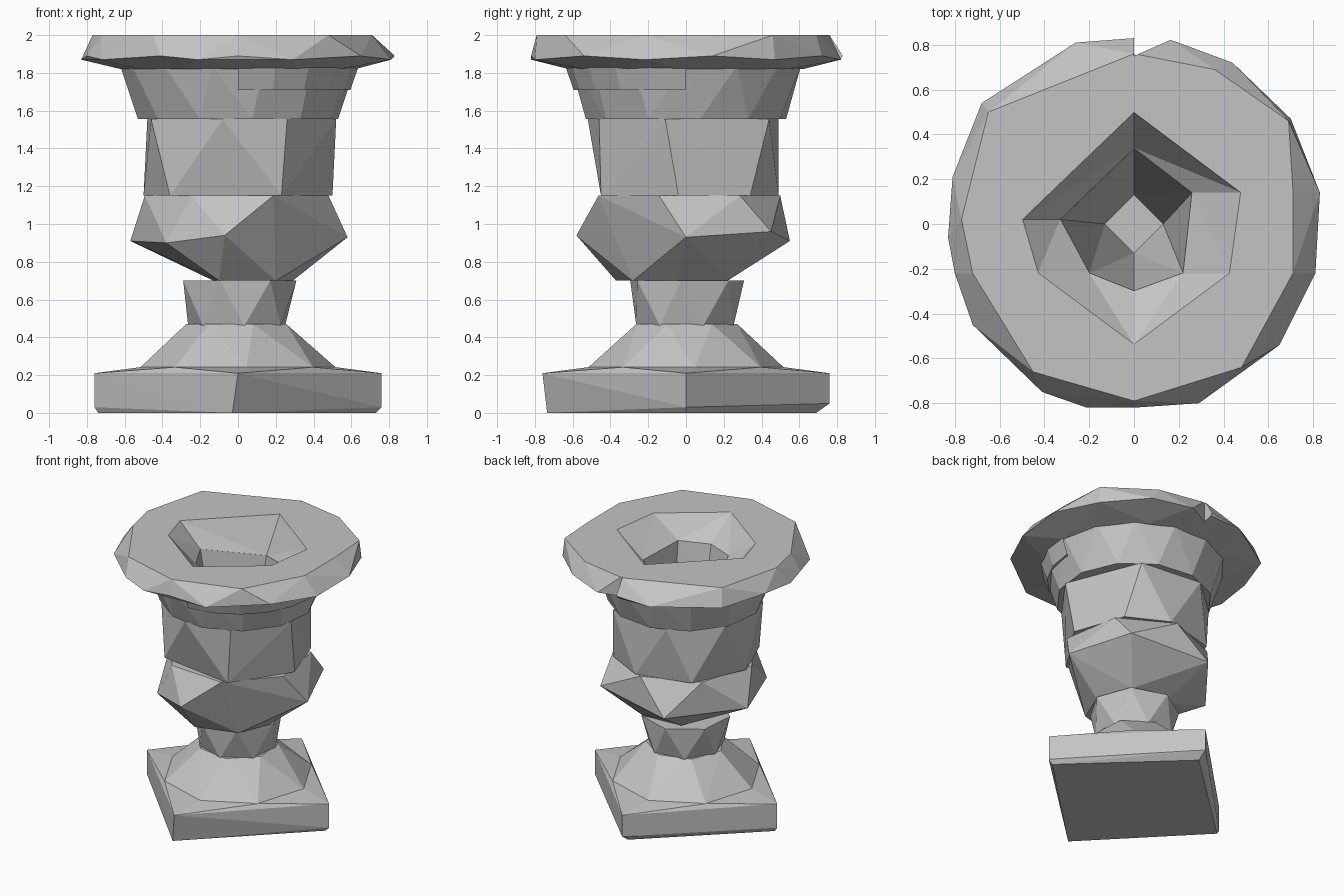
import bpy, bmesh, math

cube = bpy.data.objects.get("Cube")
if cube:
    bpy.data.objects.remove(cube, do_unlink=True)

stone = bpy.data.materials.new("grey stone")
stone.use_nodes = True
GREY = (0.55, 0.55, 0.55, 1)
stone.diffuse_color = GREY
stone.node_tree.nodes["Principled BSDF"].inputs["Base Color"].default_value = GREY


def arc(radius, z, start, end, steps):
    """Points along an arc at height z, angles in degrees."""
    angles = [math.radians(start + (end - start) * i / steps) for i in range(steps + 1)]
    return [(radius * math.cos(a), radius * math.sin(a), z) for a in angles]


def ring(radius, z, sides, phase=0):
    """Regular closed ring of points at height z."""
    return arc(radius, z, phase, phase + 360, sides)[:-1]


def level(points, z):
    return [(x, y, z) for x, y in points]


def block(name, *rings):
    """Faceted solid wrapped tightly around its rings."""
    bm = bmesh.new()
    for loop in rings:
        for p in loop:
            bm.verts.new(p)
    out = bmesh.ops.convex_hull(bm, input=bm.verts)
    loose = {v for v in out["geom_interior"] if isinstance(v, bmesh.types.BMVert)}
    bmesh.ops.delete(bm, geom=list(loose), context="VERTS")
    bmesh.ops.recalc_face_normals(bm, faces=bm.faces)
    mesh = bpy.data.meshes.new(name)
    bm.to_mesh(mesh)
    bm.free()
    mesh.materials.append(stone)
    obj = bpy.data.objects.new(name, mesh)
    bpy.context.collection.objects.link(obj)
    return obj


def carve(obj, cutters):
    for cutter in cutters:
        mod = obj.modifiers.new("cut", "BOOLEAN")
        mod.operation = "DIFFERENCE"
        mod.solver = "EXACT"
        mod.object = cutter
    graph = bpy.context.evaluated_depsgraph_get()
    mesh = bpy.data.meshes.new_from_object(obj.evaluated_get(graph))
    obj.modifiers.clear()
    obj.data = mesh


# Diamond plinth with worn lower corners, then foot and stem
block("plinth", level([(-0.03, -0.735), (0.73, 0), (0, 0.69), (-0.74, 0)], 0),
      [(0.76, 0, 0.03), (0, 0.76, 0.05), (-0.76, 0, 0.03)],
      ring(0.76, 0.21, 4), ring(0.52, 0.242, 8, 5))
block("foot", ring(0.52, 0.24, 8, 5), ring(0.275, 0.47, 7, 30))
block("stem", ring(0.265, 0.46, 7, 20), ring(0.31, 0.70, 7, -5))

# Lopsided bowl
under = [(-0.1, -0.37), (0.2, -0.28), (0.29, -0.05), (0.2, 0.22), (-0.1, 0.2), (-0.13, -0.05)]
belly = [(0.58, 0, 0.93), (-0.07, -0.58, 0.94), (-0.38, -0.42, 0.9), (-0.57, 0.08, 0.91),
         (-0.2, 0.55, 0.91), (0.4, 0.45, 0.96)]
bowl = block("bowl", level(under, 0.70), belly, ring(0.5, 1.15, 7, -68))

# Twisted body
body_foot = [(0.5, -0.04), (0.23, -0.45), (-0.36, -0.36), (-0.5, 0), (-0.32, 0.39),
             (0.08, 0.49), (0.37, 0.34)]
body_head = [(0.52, -0.11), (0.26, -0.46), (-0.08, -0.52), (-0.46, -0.26), (-0.48, 0.22),
             (-0.18, 0.49), (0.3, 0.44)]
body = block("body", level(body_foot, 1.15), level(body_head, 1.555))

# Flared collar, stepped on one quarter
collar = block("collar", ring(0.535, 1.555, 12, 8), ring(0.625, 1.84, 14, 0))
band = block("collar_band", arc(0.595, 1.71, -90, 0, 5), arc(0.64, 1.84, -90, 0, 5))

# Wide chipped rim
edge = [(-0.26, 0.81), (0, 0.83), (0.17, 0.82), (0.44, 0.72), (0.70, 0.47), (0.83, 0.14),
        (0.81, -0.22), (0.65, -0.54), (0.29, -0.80), (0, -0.82), (-0.21, -0.82),
        (-0.41, -0.75), (-0.72, -0.45), (-0.80, -0.22), (-0.83, -0.06), (-0.81, 0.21),
        (-0.68, 0.54)]
lip = [(-0.65, 0.5), (0, 0.76), (0.36, 0.69), (0.69, 0.46), (0.71, 0.14), (0.71, -0.22),
       (0.48, -0.64), (0, -0.79), (-0.45, -0.66), (-0.72, -0.22), (-0.77, 0.02)]
wavy = [(x, y, 1.87 + 0.02 * (i % 2)) for i, (x, y) in enumerate(edge)]
rim = block("rim", ring(0.62, 1.82, 12), wavy, level(lip, 2.0))

# Hollow: shallow dished mouth above a tapering well, plus a nick in the back of the rim
mouth = [(0, 0.5), (-0.5, 0.02), (-0.43, -0.22), (0, -0.54), (0.43, -0.22), (0.48, 0.14)]
throat = [(0, 0.34, 1.75), (-0.33, 0.02, 1.83), (-0.2, -0.22, 1.85), (0, -0.3, 1.85),
          (0.22, -0.22, 1.85), (0.26, 0.14, 1.83)]
hollow = block("mouth_cutter", level(mouth, 2.003), throat)
well = block("well_cutter", [(x, y, z + 0.01) for x, y, z in throat], ring(0.13, 0.85, 4))
nick_plan = [(0, 0.75), (0, 0.92), (0.17, 0.825), (0.17, 0.92)]
nick = block("nick_cutter", level(nick_plan, 1.8), level(nick_plan, 2.05))

for part in (bowl, body, collar, band):
    carve(part, [hollow, well])
carve(rim, [hollow, well, nick])
for cutter in (hollow, well, nick):
    bpy.data.objects.remove(cutter, do_unlink=True)
